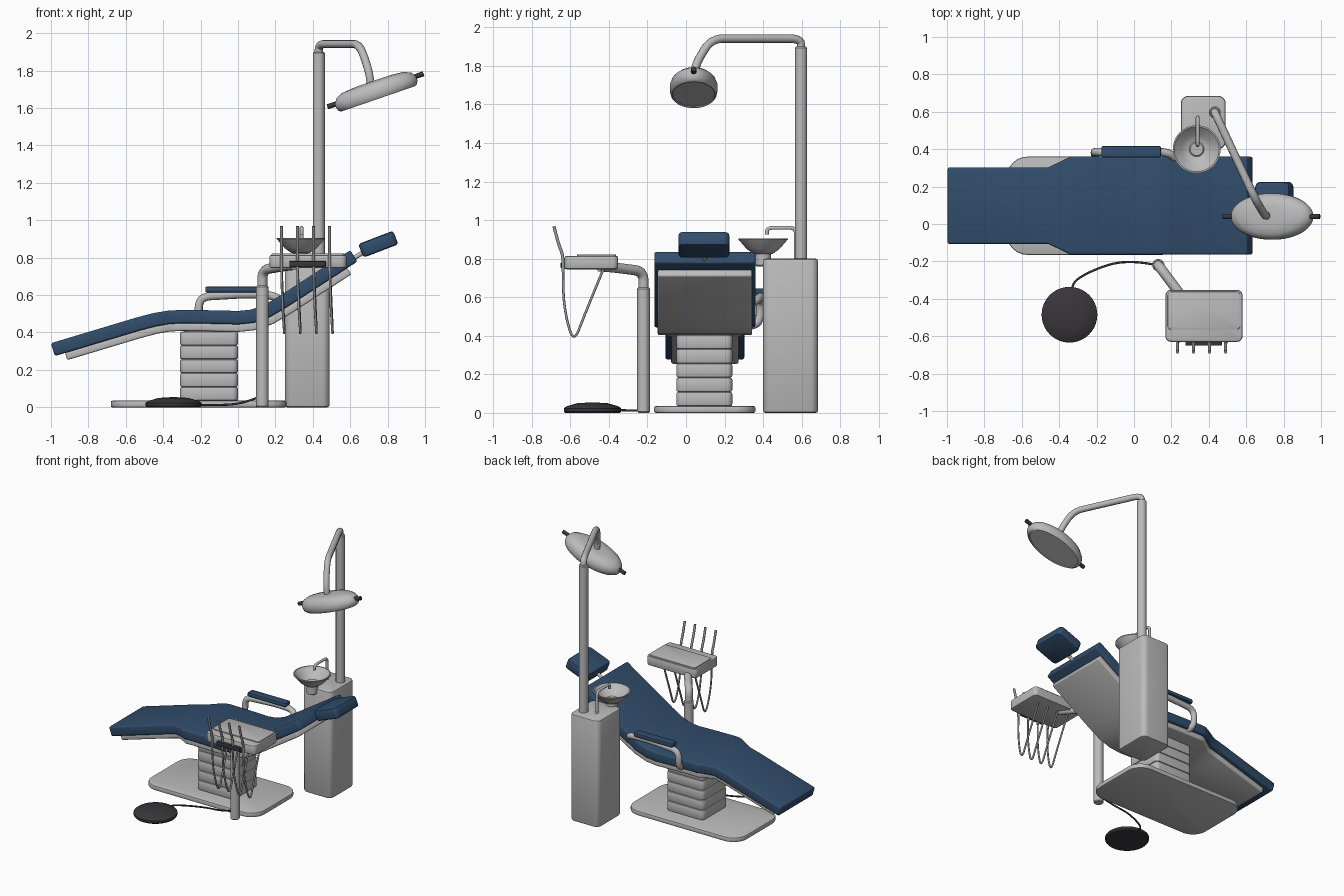
import bpy, bmesh, math
from mathutils import Vector, Matrix

if "Cube" in bpy.data.objects:
    bpy.data.objects.remove(bpy.data.objects["Cube"], do_unlink=True)


def material(name, color):
    m = bpy.data.materials.new(name)
    m.use_nodes = True
    m.diffuse_color = (*color, 1)
    m.node_tree.nodes["Principled BSDF"].inputs["Base Color"].default_value = (*color, 1)
    return m


GREY = material("light grey", (0.50, 0.50, 0.50))
HOSE = material("hose grey", (0.33, 0.33, 0.34))
NAVY = material("navy upholstery", (0.031, 0.075, 0.15))
DARK = material("dark rubber", (0.04, 0.037, 0.043))


def finish(name, bm, mat, loc=(0, 0, 0), tilt=0):
    """Turn a bmesh into a shaded object, tilted about y."""
    bmesh.ops.recalc_face_normals(bm, faces=bm.faces)
    mesh = bpy.data.meshes.new(name)
    bm.to_mesh(mesh)
    bm.free()
    mesh.materials.append(mat)
    ob = bpy.data.objects.new(name, mesh)
    bpy.context.collection.objects.link(ob)
    ob.location = loc
    ob.rotation_euler.y = tilt
    bpy.ops.object.select_all(action='DESELECT')
    ob.select_set(True)
    bpy.context.view_layer.objects.active = ob
    bpy.ops.object.shade_smooth_by_angle(angle=math.radians(35))
    return ob


def soften(bm, edges, width, segments):
    bmesh.ops.bevel(bm, geom=list(edges), offset=width, segments=segments,
                    profile=0.5, affect='EDGES', clamp_overlap=True)


def sharp_edges(bm):
    bm.normal_update()
    return [e for e in bm.edges if len(e.link_faces) == 2 and e.calc_face_angle() > 0.8]


def box(name, lo, hi, mat, corner=0.03, edge=0.008, tilt=0):
    """Box with rounded upright corners and softened rims."""
    lo, hi = Vector(lo), Vector(hi)
    bm = bmesh.new()
    bmesh.ops.create_cube(bm, size=1)
    bmesh.ops.scale(bm, vec=hi - lo, verts=bm.verts)
    if corner:
        soften(bm, [e for e in bm.edges
                    if abs(e.verts[0].co.z - e.verts[1].co.z) > 1e-4], corner, 6)
    if edge:
        soften(bm, sharp_edges(bm), edge, 2)
    return finish(name, bm, mat, (lo + hi) / 2, tilt)


def lathe(name, profile, loc, mat, squash=1, tilt=0, steps=40):
    """Spin (radius, height) points around z."""
    bm = bmesh.new()
    vs = [bm.verts.new((r, 0, z)) for r, z in profile]
    es = [bm.edges.new(pair) for pair in zip(vs, vs[1:])]
    bmesh.ops.spin(bm, geom=vs + es, cent=(0, 0, 0), axis=(0, 0, 1),
                   angle=math.tau, steps=steps)
    bmesh.ops.remove_doubles(bm, verts=bm.verts, dist=1e-5)
    bmesh.ops.scale(bm, vec=(1, squash, 1), verts=bm.verts)
    return finish(name, bm, mat, loc, tilt)


def post(name, x, y, z0, z1, r, mat=GREY):
    b = 0.006
    return lathe(name, [(0, z0), (r - b, z0), (r, z0 + b), (r, z1 - b), (r - b, z1), (0, z1)],
                 (x, y, 0), mat, steps=24)


def tube(name, points, r, mat, bend=0.06):
    """Round pipe through points with rounded corners."""
    pts = [Vector(p) for p in points]
    path = [pts[0]]
    for a, p, c in zip(pts, pts[1:], pts[2:]):
        u, v = a - p, c - p
        s = p + u.normalized() * min(bend, u.length * 0.5)
        e = p + v.normalized() * min(bend, v.length * 0.5)
        for i in range(7):
            t = i / 6
            path.append(s * (1 - t) ** 2 + p * 2 * t * (1 - t) + e * t * t)
    path.append(pts[-1])
    path = [p for i, p in enumerate(path) if i == 0 or (p - path[i - 1]).length > 1e-4]
    cu = bpy.data.curves.new(name, 'CURVE')
    cu.dimensions = '3D'
    cu.bevel_depth = r
    cu.bevel_resolution = 3
    cu.use_fill_caps = True
    sp = cu.splines.new('POLY')
    sp.points.add(len(path) - 1)
    for q, p in zip(sp.points, path):
        q.co = (*p, 1)
    cu.materials.append(mat)
    ob = bpy.data.objects.new(name, cu)
    bpy.context.collection.objects.link(ob)


# Reclined seat line: x, height of the upper surface
LINE = [(-1, .343), (-.55, .478), (-.46, .502), (-.38, .516), (-.30, .521), (-.1, .518),
        (.0, .515), (.07, .522), (.14, .547), (.22, .594), (.6, .84)]


def height(x):
    for (x0, z0), (x1, z1) in zip(LINE, LINE[1:]):
        if x <= x1:
            return z0 + (z1 - z0) * (x - x0) / (x1 - x0)
    return LINE[-1][1]


def seat_slab(name, start, end, top, bottom, leg, body, mat, rim):
    """Sweep a flat section along the seat line, narrow at the legs."""
    xs = [start] + [x for x, z in LINE if start < x < end] + [-.34, end]
    xs.sort()
    bm = bmesh.new()
    rings = []
    for x in xs:
        d = .01 if start < x < end else .002
        slope = Vector((2 * d, 0, height(min(x + d, .6)) - height(max(x - d, -1))))
        if x - d < -1 or x + d > .6:
            slope.x = d
        n = Vector((slope.z, 0, -slope.x)).normalized()
        t = min(max((x + .46) / .12, 0), 1)
        w = leg + (body - leg) * t
        p = Vector((x, .098, height(x)))
        rings.append([bm.verts.new(p + n * off + Vector((0, s * w, 0)))
                      for off, s in ((top, -1), (top, 1), (bottom, 1), (bottom, -1))])
    for a, b in zip(rings, rings[1:]):
        for i in range(4):
            j = (i + 1) % 4
            bm.faces.new((a[i], a[j], b[j], b[i]))
    bm.faces.new(rings[0])
    bm.faces.new(rings[-1])
    bmesh.ops.recalc_face_normals(bm, faces=bm.faces)
    soften(bm, sharp_edges(bm), rim, 3)
    finish(name, bm, mat)


# Chair
seat_slab("seat_cushion", -1, .6, 0, .072, .205, .262, NAVY, .012)
seat_slab("seat_shell", -.945, .545, .07, .112, .175, .245, GREY, .01)
box("headrest", (.65, -.04, .833), (.85, .225, .911), NAVY, .03, .015, -math.radians(21))
tube("headrest_bar", [(.56, .095, .76), (.72, .095, .86)], .013, GREY)
box("floor_plate", (-.68, -.165, 0), (.26, .36, .035), GREY, .11, .008)
for i in range(5):
    z = .035 + i * .074
    box(f"lift_bellows_{i + 1}", (-.31, -.05, z), (0, .24, z + .074), GREY, .03, .01)
box("lift_head", (-.29, -.03, .39), (-.02, .22, .43), GREY)

# Armrest
tube("armrest_tube", [(-.2, .33, .45), (-.21, .385, .47), (-.21, .385, .59), (.04, .385, .605),
                      (.19, .385, .6), (.24, .33, .56)], .022, GREY)
box("armrest_pad", (-.175, .355, .615), (.145, .417, .645), NAVY, .012, .008)

# Cabinet, bowl and tap
box("cabinet", (.25, .4, 0), (.49, .685, .8), GREY, .04, .012)
post("bowl_stem", .335, .4, .76, .85, .04)
lathe("rinse_bowl", [(0, .82), (.05, .825), (.085, .85), (.128, .9), (.128, .906), (.12, .906),
                     (.078, .862), (.045, .843), (0, .84)], (.335, .4, 0), GREY)
tube("tap", [(.34, .57, .79), (.34, .57, .96), (.34, .42, .96), (.34, .42, .925)],
     .01, GREY, .03)

# Operating light
post("light_pole", .432, .597, .79, 1.9, .032)
tube("light_arm", [(.432, .597, 1.88), (.432, .597, 1.942), (.65, .13, 1.942),
                   (.70, .045, 1.8), (.71, .045, 1.72)], .022, GREY, .07)
TILT = -math.radians(19)
HUB = Vector((.735, .04, 1.695))
lathe("lamp_head", [(0, .052), (.1, .051), (.175, .044), (.212, .026), (.23, 0), (.23, -.02),
                    (.222, -.04), (.21, -.048), (.203, -.048), (.2, -.042), (0, -.042)],
      HUB, GREY, .54, TILT, 56)
axis = Matrix.Rotation(TILT, 3, 'Y') @ Vector((1, 0, 0))
for side, word in ((-1, "right"), (1, "left")):
    tube(f"lamp_handle_{word}", [HUB + axis * side * .21, HUB + axis * side * .272], .014, DARK)

# Instrument stand and tray
post("stand_post", .13, -.22, 0, .65, .033)
tube("stand_arm", [(.13, -.22, .63), (.13, -.22, .735), (.25, -.38, .755), (.3, -.45, .76)],
     .027, GREY)
box("tray", (.168, -.63, .745), (.58, -.352, .815), GREY, .03, .01)
box("tray_top", (.18, -.565, .81), (.568, -.362, .823), GREY, .02, .004)
box("instrument_holder", (.275, -.65, .75), (.47, -.62, .782), DARK, 0, .004)

# Hanging instruments and their hoses
for i in range(4):
    x = .232 + i * .086
    tube(f"instrument_{i + 1}", [(x, -.685, .968), (x, -.66, .87), (x, -.638, .82),
                                 (x, -.638, .73)], .0085, HOSE, .08)
    tube(f"hose_{i + 1}", [(x, -.638, .74), (x + .005, -.635, .55), (x + .018, -.585, .355),
                           (x + .012, -.53, .5), (x, -.425, .755)], .0065, HOSE, .14)

# Foot pedal
lathe("foot_pedal", [(0, 0), (.142, 0), (.149, .008), (.149, .024), (.135, .034),
                     (.08, .05), (0, .055)], (-.345, -.485, 0), DARK)
tube("pedal_cable", [(-.335, -.35, .015), (-.31, -.29, .012), (-.13, -.21, .012),
                     (0, -.2, .015), (.13, -.22, .06)], .006, DARK, .1)
